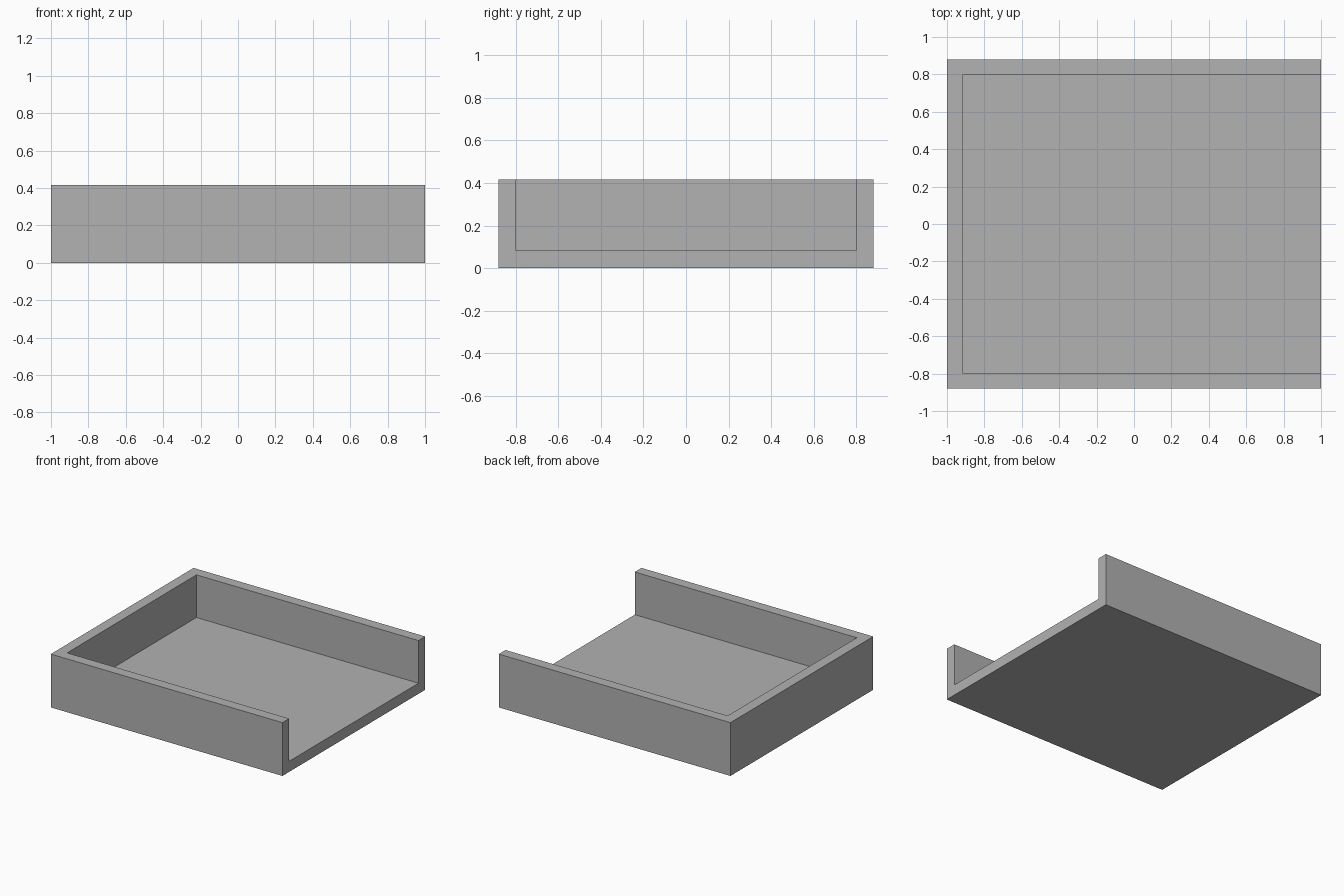
import bpy
import bmesh
import math

# Remove the default cube
default = bpy.data.objects.get("Cube")
if default:
    bpy.data.objects.remove(default, do_unlink=True)

HALF_X, HALF_Y, HEIGHT, WALL = 1.0, 0.88, 0.416, 0.083

# Plain grey material
grey = bpy.data.materials.new("grey")
grey.use_nodes = True
colour = (0.445, 0.445, 0.445, 1.0)
grey.diffuse_color = colour
grey.node_tree.nodes["Principled BSDF"].inputs["Base Color"].default_value = colour


def raise_faces(bm, faces, height):
    """Extrude faces straight up and return the new top faces."""
    result = bmesh.ops.extrude_face_region(bm, geom=faces)["geom"]
    verts = [g for g in result if isinstance(g, bmesh.types.BMVert)]
    bmesh.ops.translate(bm, verts=verts, vec=(0, 0, height))
    return [g for g in result if isinstance(g, bmesh.types.BMFace)]


# Plan of the tray: wall strips on three sides around the floor, open at +x
bm = bmesh.new()
xs = [-HALF_X, -HALF_X + WALL, HALF_X]
ys = [-HALF_Y, -HALF_Y + WALL, HALF_Y - WALL, HALF_Y]
grid = [[bm.verts.new((x, y, 0)) for y in ys] for x in xs]
plan = [bm.faces.new((grid[i][j], grid[i + 1][j], grid[i + 1][j + 1], grid[i][j + 1]))
        for i in range(len(xs) - 1) for j in range(len(ys) - 1)]

# Floor slab, keeping the underside closed
underside = bmesh.ops.duplicate(bm, geom=plan)["geom"]
tops = raise_faces(bm, plan, WALL)
bmesh.ops.remove_doubles(bm, verts=bm.verts[:], dist=0.0001)

# Side walls and end wall
rim = [f for f in tops
       if f.is_valid and (abs(f.calc_center_median().y) > HALF_Y - WALL
                          or f.calc_center_median().x < -HALF_X + WALL)]
raise_faces(bm, rim, HEIGHT - WALL)

# Merge coplanar pieces into clean flat faces
bmesh.ops.recalc_face_normals(bm, faces=bm.faces[:])
bmesh.ops.dissolve_limit(bm, angle_limit=math.radians(1),
                         verts=bm.verts[:], edges=bm.edges[:])

mesh = bpy.data.meshes.new("open_tray")
bm.to_mesh(mesh)
bm.free()
mesh.materials.append(grey)
tray = bpy.data.objects.new("open_tray", mesh)
bpy.context.collection.objects.link(tray)
